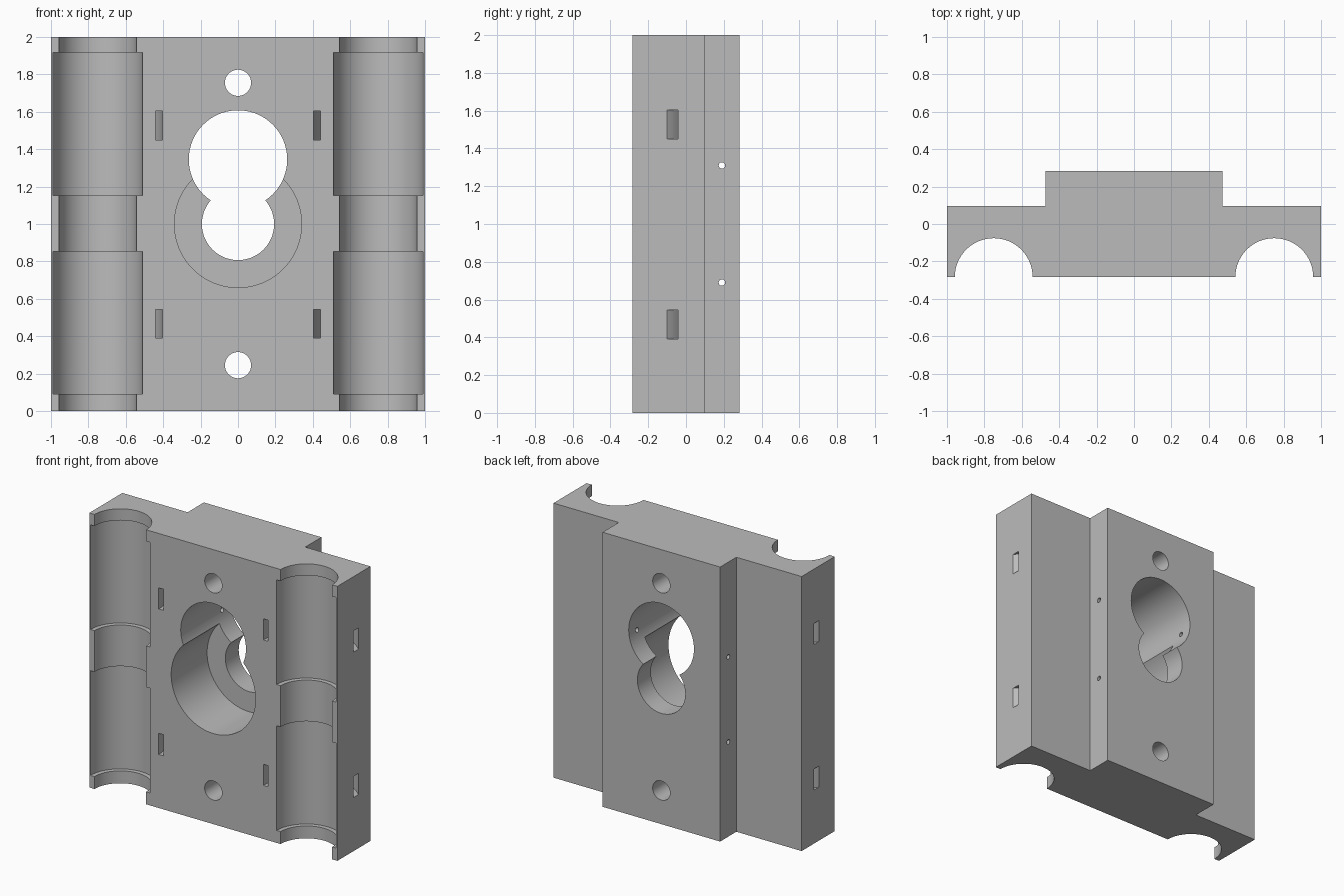
import bpy, bmesh, math
from mathutils import Matrix

default = bpy.data.objects.get("Cube")
if default:
    bpy.data.objects.remove(default, do_unlink=True)

HALF_Y = 0.284       # front and back faces
RAIL_X = 0.75        # axis of each rod groove

grey = bpy.data.materials.new("plain grey")
grey.use_nodes = True
colour = (0.5, 0.5, 0.5, 1)
grey.diffuse_color = colour
grey.node_tree.nodes["Principled BSDF"].inputs["Base Color"].default_value = colour


def make_object(name, bm):
    bmesh.ops.recalc_face_normals(bm, faces=bm.faces)
    mesh = bpy.data.meshes.new(name)
    bm.to_mesh(mesh)
    bm.free()
    mesh.materials.append(grey)
    obj = bpy.data.objects.new(name, mesh)
    bpy.context.collection.objects.link(obj)
    return obj


def extrude_outline(name, points, z0, z1):
    bm = bmesh.new()
    face = bm.faces.new([bm.verts.new((x, y, z0)) for x, y in points])
    grown = bmesh.ops.extrude_face_region(bm, geom=[face])["geom"]
    verts = [g for g in grown if isinstance(g, bmesh.types.BMVert)]
    bmesh.ops.translate(bm, verts=verts, vec=(0, 0, z1 - z0))
    return make_object(name, bm)


def cylinder(name, radius, length, centre, axis="Z", segments=96):
    turn = {"X": Matrix.Rotation(math.pi / 2, 4, "Y"),
            "Y": Matrix.Rotation(math.pi / 2, 4, "X"),
            "Z": Matrix.Identity(4)}[axis]
    bm = bmesh.new()
    bmesh.ops.create_cone(bm, cap_ends=True, segments=segments, radius1=radius,
                          radius2=radius, depth=length,
                          matrix=Matrix.Translation(centre) @ turn)
    return make_object(name, bm)


def arc_band(name, x, y, inner, outer, z0, z1, steps=64):
    # Curved strip, slightly over a half circle so that it breaks the front face
    angles = [math.radians(-8 + 196 * i / steps) for i in range(steps + 1)]
    path = [(outer, a) for a in angles] + [(inner, a) for a in reversed(angles)]
    outline = [(x + r * math.cos(a), y + r * math.sin(a)) for r, a in path]
    return extrude_outline(name, outline, z0, z1)


# Stepped plate
half = [(1, -HALF_Y), (1, 0.097), (0.474, 0.097), (0.474, HALF_Y)]
body = extrude_outline("mounting_plate",
                       half + [(-x, y) for x, y in reversed(half)], 0, 2)

cutters = []
for side in (-1, 1):
    x = side * RAIL_X
    # Rod groove with two wider bearing seats
    cutters.append(cylinder("rod_groove", 0.208, 2.4, (x, -HALF_Y, 1)))
    for z in (0.472, 1.535):
        cutters.append(cylinder("bearing_seat", 0.24, 0.763, (x, -HALF_Y, z)))
    # Curved tie slots wrapping behind the seats
    for z in (0.39, 1.45):
        cutters.append(arc_band("tie_slot", x, -HALF_Y, 0.31, 0.347, z, z + 0.154))

# Keyhole opening with a deep front recess
floor_y = 0.13
recess_front = -0.5
cutters.append(cylinder("front_recess", 0.34, floor_y - recess_front,
                        (0, (floor_y + recess_front) / 2, 1), "Y"))
cutters.append(cylinder("small_opening", 0.193, 1, (0, 0, 1), "Y"))
cutters.append(cylinder("large_opening", 0.263, 1, (0, 0, 1.345), "Y"))

# Bolt holes and cross pin holes
for side in (-1, 1):
    cutters.append(cylinder("bolt_hole", 0.07, 1, (0, 0, 1 + side * 0.755), "Y", 48))
    cutters.append(cylinder("pin_hole", 0.017, 1.2, (0, 0.19, 1 + side * 0.31), "X", 24))

bpy.context.view_layer.objects.active = body
for cutter in cutters:
    cutter.hide_render = True
    mod = body.modifiers.new("cut", "BOOLEAN")
    mod.operation = "DIFFERENCE"
    mod.solver = "EXACT"
    mod.object = cutter
    bpy.ops.object.modifier_apply(modifier=mod.name)
    bpy.data.objects.remove(cutter, do_unlink=True)

for obj in bpy.context.selected_objects:
    obj.select_set(False)
body.select_set(True)
bpy.ops.object.shade_smooth_by_angle(angle=math.radians(30))
